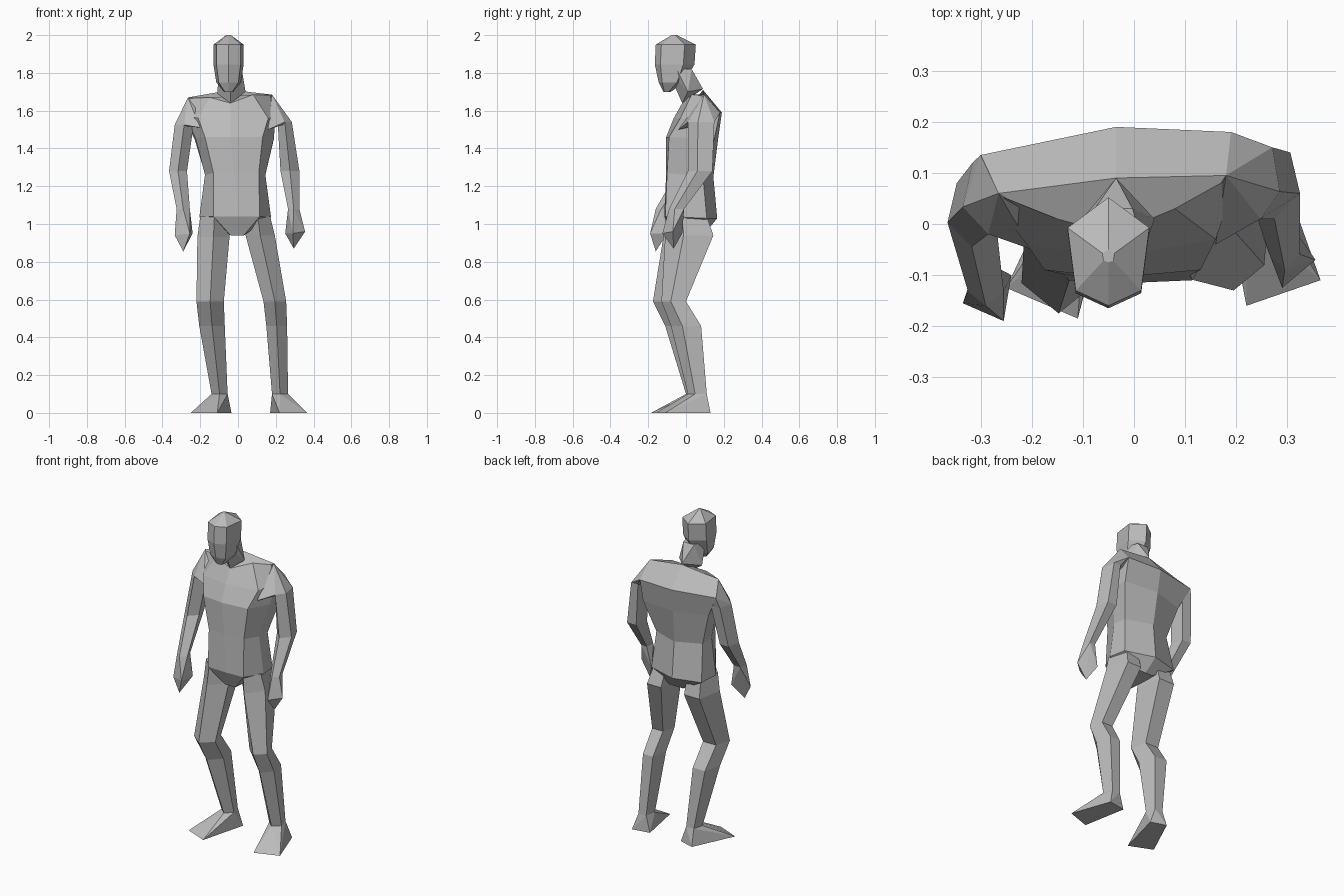
import bpy, bmesh, math

old = bpy.data.objects.get("Cube")
if old:
    bpy.data.objects.remove(old, do_unlink=True)

# One plain grey for the whole figure
grey = bpy.data.materials.new("plain grey")
grey.use_nodes = True
color = (0.5, 0.5, 0.5, 1)
grey.diffuse_color = color
for node in grey.node_tree.nodes:
    if node.type == "BSDF_PRINCIPLED":
        node.inputs["Base Color"].default_value = color


def finish(bm, name):
    """Turn a bmesh into a flat shaded object."""
    bmesh.ops.recalc_face_normals(bm, faces=bm.faces)
    mesh = bpy.data.meshes.new(name)
    bm.to_mesh(mesh)
    bm.free()
    mesh.materials.append(grey)
    obj = bpy.data.objects.new(name, mesh)
    bpy.context.collection.objects.link(obj)
    return obj


def loft(name, rings):
    """Skin a stack of equal-sized point rings and cap both ends."""
    bm = bmesh.new()
    loops = [[bm.verts.new(point) for point in ring] for ring in rings]
    count = len(loops[0])
    for lower, upper in zip(loops, loops[1:]):
        for i in range(count):
            j = (i + 1) % count
            bm.faces.new((lower[i], lower[j], upper[j], upper[i]))
    bm.faces.new(loops[0])
    bm.faces.new(loops[-1])
    return finish(bm, name)


def hull(name, points):
    """Wrap a faceted convex shape around a few points."""
    bm = bmesh.new()
    for point in points:
        bm.verts.new(point)
    result = bmesh.ops.convex_hull(bm, input=bm.verts)
    loose = set(result["geom_interior"]) | set(result["geom_unused"])
    bmesh.ops.delete(bm, geom=[g for g in loose if isinstance(g, bmesh.types.BMVert)], context="VERTS")
    return finish(bm, name)


def ring(left, right, front, back, z, sides=5):
    """Polygon with a ridge at the front, stretched to fill a box."""
    angles = [math.tau * k / sides - math.pi / 2 for k in range(sides)]
    unit = [(math.cos(a), math.sin(a)) for a in angles]
    wide = max(u for u, v in unit)
    deep = max(v for u, v in unit)
    points = []
    for u, v in unit:
        s = (u / wide + 1) / 2
        t = (v + 1) / (deep + 1)
        points.append((left + s * (right - left), front + t * (back - front), z))
    return points


def section(front_z, back_z, outline):
    """Torso section: three front points, left side, three back points, right side."""
    middle = (front_z + back_z) / 2
    heights = [front_z] * 3 + [middle] + [back_z] * 3 + [middle]
    return [(x, y, z) for (x, y), z in zip(outline, heights)]


# Torso, from pelvis to chest, stooping forward
chest = [
    section(.94, .95, [(-.04, -.07), (0, -.07), (.03, -.07), (.04, .02),
                       (.04, .1), (0, .1), (-.05, .1), (-.05, .02)]),
    section(1.04, 1.03, [(-.13, -.11), (0, -.115), (.115, -.11), (.175, 0),
                         (.16, .11), (-.02, .165), (-.19, .12), (-.205, 0)]),
    section(1.27, 1.25, [(-.13, -.1), (-.02, -.105), (.11, -.1), (.145, 0),
                         (.14, .09), (-.02, .145), (-.17, .08), (-.175, 0)]),
    section(1.46, 1.45, [(-.175, -.09), (-.04, -.105), (.13, -.09), (.19, .04),
                         (.19, .15), (-.03, .17), (-.23, .11), (-.225, .02)]),
    section(1.56, 1.59, [(-.21, -.04), (-.04, -.065), (.16, -.03), (.2, .09),
                         (.19, .18), (-.035, .19), (-.3, .135), (-.28, .05)]),
]
# Collar line, rising to the nape and dipping at the throat
collar = [(-.15, .01, 1.67), (-.04, -.02, 1.64), (.08, .03, 1.685), (.17, .08, 1.68),
          (.18, .095, 1.685), (-.035, .09, 1.71), (-.265, .06, 1.67), (-.25, .05, 1.665)]
loft("torso", chest + [collar])

# Neck, pointed at nape and throat
hull("neck", [(-.11, 0, 1.69), (.04, .01, 1.7), (-.035, .09, 1.715), (-.04, -.02, 1.64)]
     + ring(-.1, .02, -.1, .03, 1.82))


def head_ring(front, back, half, z):
    """Six-sided head outline with broad cheeks beside a central face ridge."""
    outline = [(0, 0), (.8, .14), (1, .72), (0, 1), (-1, .72), (-.8, .14)]
    return [(-.05 + u * half, front + t * (back - front), z) for u, t in outline]


loft("head", [
    head_ring(-.12, -.08, .025, 1.7),
    head_ring(-.145, -.01, .065, 1.75),
    head_ring(-.165, .045, .08, 1.845),
    head_ring(-.16, .052, .08, 1.95),
    head_ring(-.075, -.05, .012, 2),
])

# Limbs: each row is left, right, front, back, height
arms = {
    "right": [(-.335, -.235, -.02, .12, 1.525), (-.365, -.27, -.045, .08, 1.28),
              (-.325, -.255, -.16, -.085, 1.08)],
    "left": [(.21, .285, .01, .15, 1.54), (.225, .325, .01, .14, 1.28),
             (.265, .325, -.09, -.01, 1.08)],
}
shoulders = {
    "right": [(-.265, .06, 1.67), (-.3, .135, 1.585), (-.2, -.05, 1.51), (-.12, .08, 1.6)],
    "left": [(.18, .095, 1.685), (.19, .18, 1.59), (.16, -.04, 1.5), (.08, .09, 1.6)],
}
hands = {
    "right": [(-.335, -.155, .94), (-.255, -.19, .95), (-.24, -.1, .95), (-.29, -.16, .855)],
    "left": [(.29, -.125, .95), (.355, -.07, .96), (.25, -.02, .95), (.295, -.065, .87)],
}
legs = {
    "right": [(-.2, -.05, -.105, .1, 1.04), (-.215, -.045, -.12, .13, .93),
              (-.22, -.075, -.175, -.02, .59), (-.205, -.07, -.11, .07, .46),
              (-.14, -.055, 0, .1, .1)],
    "left": [(.04, .17, -.1, .11, 1.04), (.04, .195, -.11, .145, .94),
             (.135, .255, -.13, 0, .59), (.15, .26, -.08, .08, .46),
             (.18, .265, .01, .11, .1)],
}
soles = {
    "right": [(-.25, -.125), (-.11, -.185), (-.035, .1), (-.13, .13)],
    "left": [(.22, -.16), (.365, -.11), (.28, .13), (.17, .11)],
}
for side in ("right", "left"):
    arm = [ring(*row) for row in arms[side]]
    loft(side + "_arm", arm)
    hull(side + "_shoulder", shoulders[side] + arm[0])
    hull(side + "_hand", arm[-1] + hands[side])
    leg = [ring(*row) for row in legs[side]]
    loft(side + "_leg", leg)
    hull(side + "_foot", leg[-1] + [(x, y, 0) for x, y in soles[side]])
